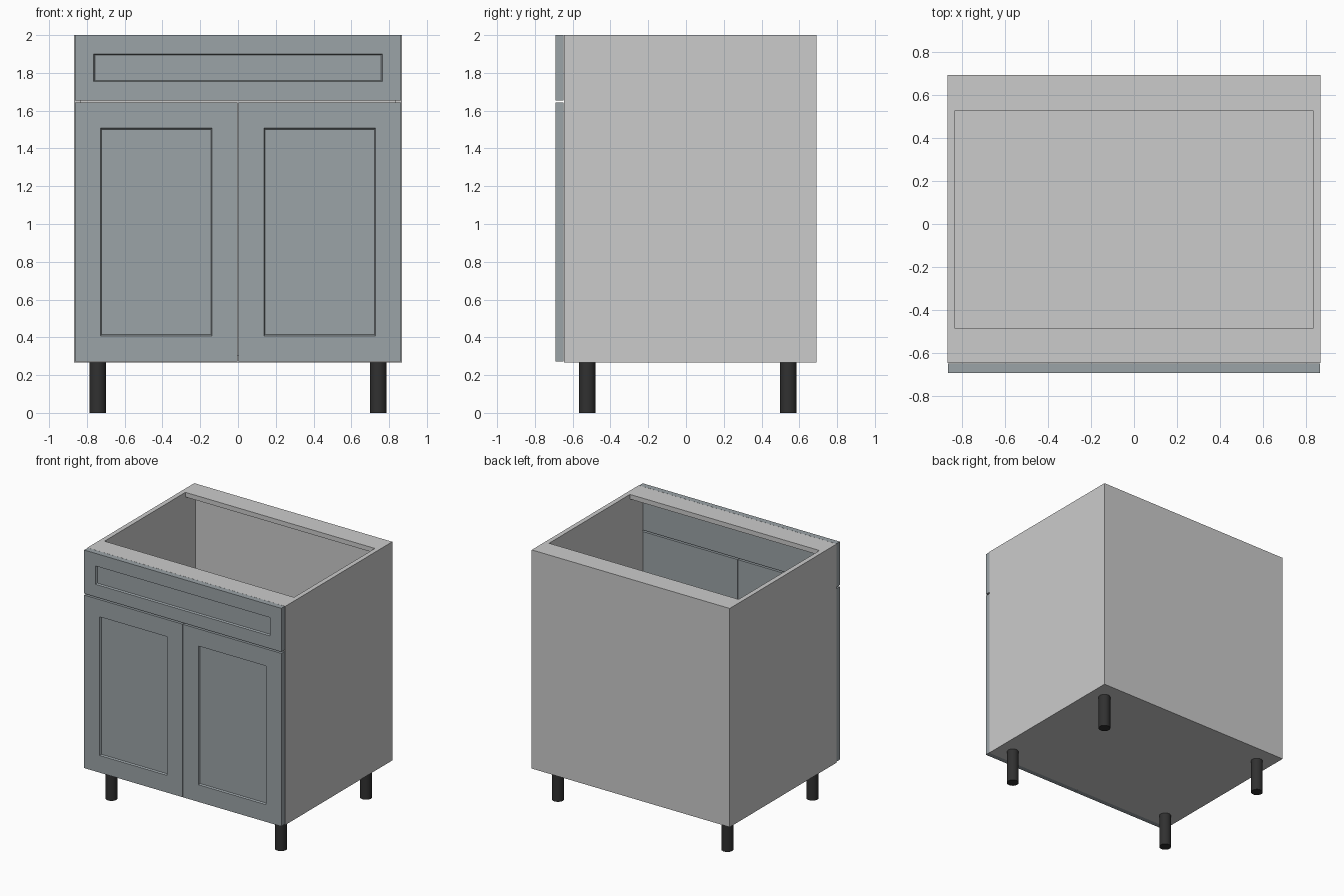
import bpy, bmesh
from mathutils import Matrix, Vector

if "Cube" in bpy.data.objects:
    bpy.data.objects.remove(bpy.data.objects["Cube"])

W, T = 0.868, 0.037            # half width, board thickness
FRONT, BACK = -0.647, 0.692    # carcass depth range
Z0, Z1 = 0.267, 2.0            # carcass height range


def material(name, rgb):
    m = bpy.data.materials.new(name)
    m.diffuse_color = (*rgb, 1)
    m.use_nodes = True
    m.node_tree.nodes["Principled BSDF"].inputs["Base Color"].default_value = m.diffuse_color
    return m


def finish(bm, name, mat=None):
    me = bpy.data.meshes.new(name)
    bm.to_mesh(me)
    bm.free()
    ob = bpy.data.objects.new(name, me)
    bpy.context.collection.objects.link(ob)
    if mat:
        me.materials.append(mat)
    return ob


def box_mesh(lo, hi):
    lo, hi = Vector(lo), Vector(hi)
    bm = bmesh.new()
    bmesh.ops.create_cube(
        bm, size=1,
        matrix=Matrix.Translation((lo + hi) / 2) @ Matrix.Diagonal((*(hi - lo), 1)))
    bm.normal_update()
    return bm


def board(name, lo, hi):
    return finish(box_mesh(lo, hi), name)


def shaker_front(name, x0, x1, z0, z1, frame):
    """Slab whose front face has a framed, recessed centre panel."""
    bm = box_mesh((x0, -0.692, z0), (x1, FRONT - 0.001, z1))
    face = min(bm.faces, key=lambda f: f.calc_center_median().y)
    bmesh.ops.inset_region(bm, faces=[face], thickness=frame, use_even_offset=True)
    bmesh.ops.inset_region(bm, faces=[face], thickness=0.006, use_even_offset=True)
    for v in face.verts:
        v.co.y += 0.013
    finish(bm, name, paint)


paint = material("slate_paint", (0.33, 0.37, 0.39))
black = material("black_plastic", (0.03, 0.03, 0.03))

# Carcass boards
inner = W - T
for side, s in (("left", -1), ("right", 1)):
    xs = sorted((s * inner, s * W))
    board(side + "_side_panel", (xs[0], FRONT, Z0), (xs[1], BACK, Z1))
board("bottom_panel", (-inner, FRONT, Z0), (inner, BACK - T, Z0 + T))
board("back_panel", (-inner, BACK - T, Z0), (inner, BACK, Z1))
board("front_top_rail", (-inner, FRONT, Z1 - T), (inner, -0.485, Z1))
board("back_top_rail", (-inner, 0.528, Z1 - T), (inner, BACK - T, Z1))

# Drawer front and the pair of doors
shaker_front("drawer_front", -0.864, 0.864, 1.655, 2.0, 0.1)
shaker_front("left_door", -0.864, -0.002, 0.272, 1.643, 0.136)
shaker_front("right_door", 0.002, 0.864, 0.272, 1.643, 0.136)

# Round legs
for depth, y in (("front", -0.523), ("back", 0.542)):
    for side, x in (("left", -0.743), ("right", 0.743)):
        bm = bmesh.new()
        bmesh.ops.create_cone(bm, cap_ends=True, segments=32, radius1=0.044,
                              radius2=0.044, depth=Z0,
                              matrix=Matrix.Translation((x, y, Z0 / 2)))
        for f in bm.faces:
            f.smooth = len(f.verts) == 4
        for e in bm.edges:
            e.smooth = all(len(f.verts) == 4 for f in e.link_faces)
        finish(bm, f"{depth}_{side}_leg", black)
